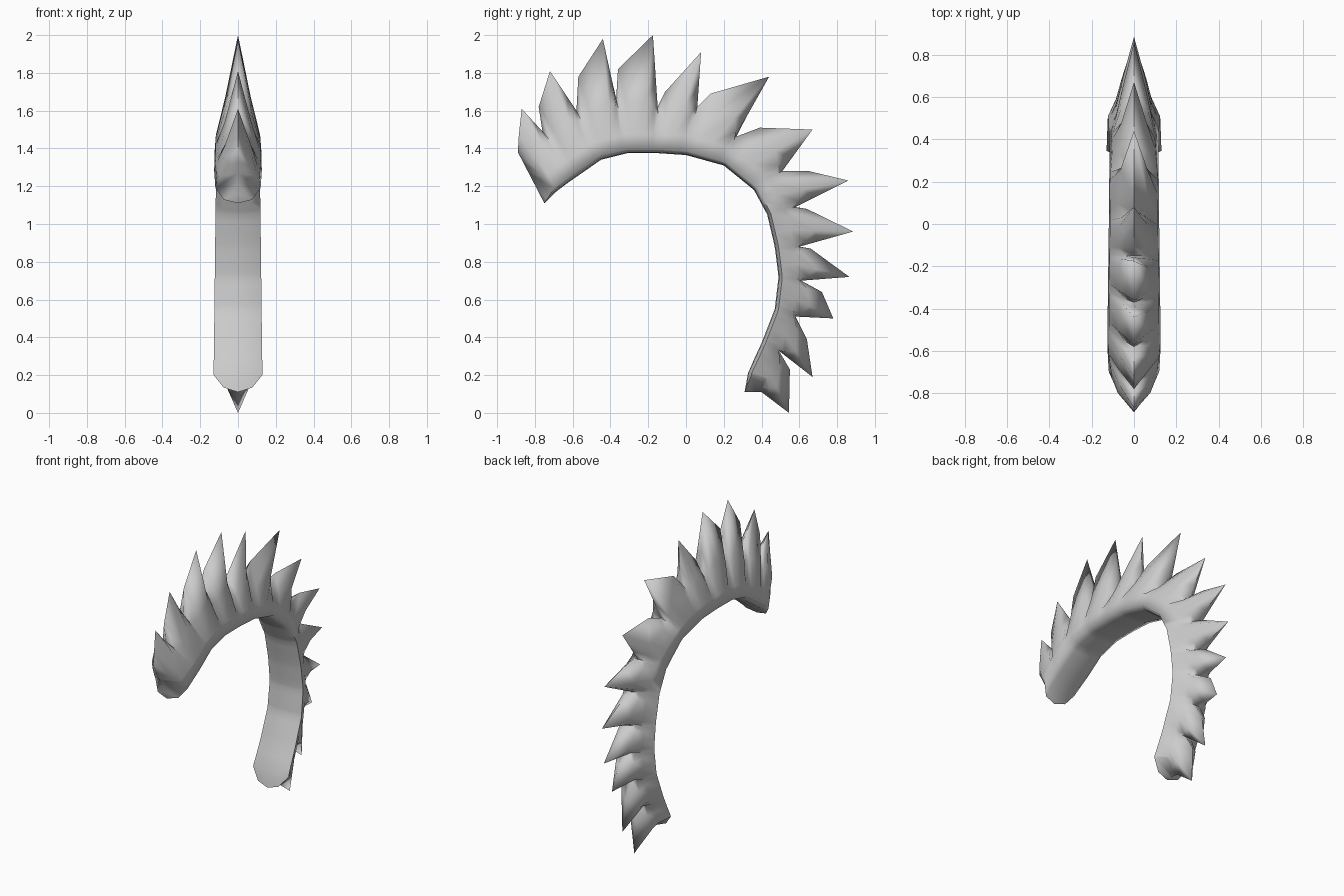
import bpy
import bmesh
from mathutils import Vector

cube = bpy.data.objects.get("Cube")
if cube:
    bpy.data.objects.remove(cube, do_unlink=True)

grey = bpy.data.materials.new("plain grey")
grey.use_nodes = True
colour = (0.6, 0.6, 0.6, 1)
grey.diffuse_color = colour
grey.node_tree.nodes["Principled BSDF"].inputs["Base Color"].default_value = colour

# Inner arch of the crest in the (y, z) plane, from brow to nape
ARCH = [Vector(p) for p in (
    (-.75, 1.11), (-.68, 1.18), (-.45, 1.34), (-.31, 1.375), (-.15, 1.375),
    (0, 1.365), (.2, 1.31), (.36, 1.18), (.43, 1.05), (.47, .88),
    (.49, .72), (.47, .55), (.4, .37), (.33, .22), (.31, .11))]
LAST = len(ARCH) - 1

# Each spike: knee, tip and the valley behind it
BROW = (-.89, 1.38)
SPIKES = (
    ((-.885, 1.47), (-.87, 1.61), (-.76, 1.49)),
    ((-.78, 1.62), (-.72, 1.81), (-.58, 1.6)),
    ((-.57, 1.78), (-.44, 1.98), (-.37, 1.66)),
    ((-.36, 1.82), (-.175, 2), (-.15, 1.62)),
    ((-.11, 1.7), (.08, 1.91), (.06, 1.62)),
    ((.13, 1.69), (.44, 1.78), (.26, 1.46)),
    ((.39, 1.51), (.67, 1.5), (.51, 1.28)),
    ((.65, 1.28), (.86, 1.23), (.58, 1.09)),
    ((.64, 1.08), (.885, .96), (.6, .88)),
    ((.66, .87), (.865, .72), (.61, .7)),
    ((.72, .64), (.78, .5), (.58, .51)),
    ((.64, .39), (.67, .19), (.49, .33)),
    ((.55, .23), (.545, 0), (.4, .11)))


def arch_point(t):
    t = max(0, min(t, LAST - .001))
    i = int(t)
    return ARCH[i].lerp(ARCH[i + 1], t - i)


def off_arch(t, distance):
    """Point set outward from the arch."""
    d = (arch_point(t + .6) - arch_point(t - .6)).normalized()
    return arch_point(t) + Vector((-d.y, d.x)) * distance


def nearest(p):
    steps = [i / 20 for i in range(20 * LAST)]
    return min(steps, key=lambda t: (arch_point(t) - p).length)


# Stations: arch position, ridge point, flank width, flank height
stations = [(0, Vector(BROW), .42, .5)]
start = 0
for n, spike in enumerate(SPIKES):
    knee, tip, valley = (Vector(p) for p in spike)
    end = LAST if n == len(SPIKES) - 1 else nearest(valley)
    back = valley.lerp(tip, .33)
    for f, p, width, height in ((.22, knee, .6, .42), (.55, tip, .55, .38),
                                (.85, back, .5, .5), (1, valley, .38, .65)):
        stations.append((start + (end - start) * f, p, width, height))
    start = end


def keep_back(t):
    """Stops the sides short of the middle, so the ends are pointed."""
    return max(t, .9 + .4 * t)


def section(t, ridge, flank_width, height):
    """Closed ring around the crest, mirrored across x = 0."""
    width = .116 + .014 * abs(t - 6.5) / 7
    side = LAST - keep_back(LAST - keep_back(t))
    edge = off_arch(side, .02)
    shoulder = off_arch(side, .1)
    flank = shoulder.lerp(ridge, height)
    brow = max(0, 1 - t / 1.5)
    nape = max(0, min(1, (t - 6) / 2))
    half = [(width * .58, off_arch((t * 3 + side) / 4, .004)),
            (width * (1 - .08 * brow), edge),
            (width * (.95 - .2 * brow - .25 * nape), shoulder),
            (width * (flank_width - .08 * nape), flank)]
    ring = [(0, arch_point(t))] + half + [(0, ridge)]
    ring += [(-x, p) for x, p in reversed(half)]
    return [(x, p.x, p.y) for x, p in ring]


# Skin the sections
bm = bmesh.new()
rings = [[bm.verts.new(c) for c in section(*s)] for s in stations]
for a, b in zip(rings, rings[1:]):
    for i in range(len(a)):
        j = (i + 1) % len(a)
        bm.faces.new((a[i], a[j], b[j], b[i]))

# Close both ends with a full cap folded along its middle line
for ring in (rings[0], rings[-1]):
    low, high = ring[0], ring[5]
    middle = [low] + [bm.verts.new(low.co.lerp(high.co, i / 5))
                      for i in range(1, 5)] + [high]
    for half in (ring[:6], [ring[-i] for i in range(6)]):
        bm.faces.new((low, half[1], middle[1]))
        bm.faces.new((high, half[4], middle[4]))
        for i in range(1, 4):
            bm.faces.new((half[i], half[i + 1], middle[i + 1], middle[i]))
bmesh.ops.recalc_face_normals(bm, faces=bm.faces)

mesh = bpy.data.meshes.new("spiky_crest")
bm.to_mesh(mesh)
bm.free()
mesh.materials.append(grey)
crest = bpy.data.objects.new("spiky_crest", mesh)
bpy.context.collection.objects.link(crest)
bpy.context.view_layer.objects.active = crest
crest.select_set(True)
bpy.ops.object.shade_smooth_by_angle(angle=1.6)
